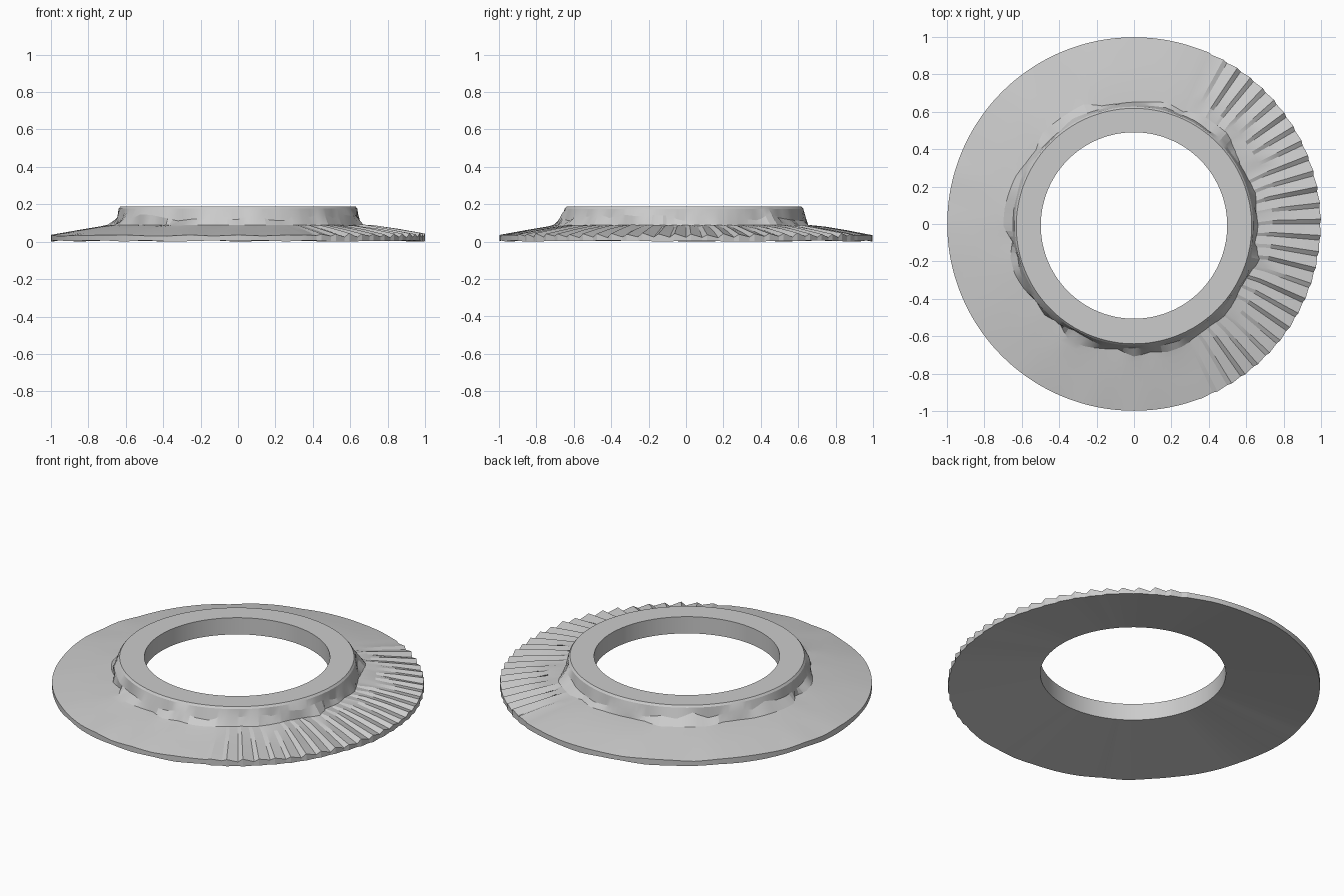
import bpy
import bmesh
import math
import random

cube = bpy.data.objects.get("Cube")
if cube:
    bpy.data.objects.remove(cube, do_unlink=True)

random.seed(4)
COLUMNS = 144
FACET = 3                      # columns per chipped collar facet
TOOTH_ARC = math.radians(68)   # half of the toothed sector, centred on +x

grey = bpy.data.materials.new("plain_grey")
grey.use_nodes = True
grey.diffuse_color = (0.6, 0.6, 0.6, 1)
grey.node_tree.nodes["Principled BSDF"].inputs["Base Color"].default_value = (0.6, 0.6, 0.6, 1)


def chipped(low, high):
    """Random values at facet corners, joined by straight runs."""
    corners = [random.uniform(low, high) for _ in range(COLUMNS // FACET)]
    values = []
    for i in range(COLUMNS):
        a, t = divmod(i, FACET)
        b = (a + 1) % len(corners)
        values.append(corners[a] + (corners[b] - corners[a]) * t / FACET)
    return values


foot_radius = chipped(0.65, 0.705)
waist_radius = chipped(0.642, 0.662)
waist_height = chipped(0.11, 0.15)
rim_height = chipped(0.03, 0.037)
rim_base = chipped(0, 0.008)


def section(i):
    """Radius, height and y shift of each ring for column i, plus its angle."""
    step = math.tau / COLUMNS
    crest = i % 2 == 1
    angle = i * step
    signed = (angle + math.pi) % math.tau - math.pi
    lift = inner_lift = 0
    rim = 0.998
    if abs(signed) < TOOTH_ARC:
        fade = min(1, (TOOTH_ARC - abs(signed)) * 5)
        lift = fade * (random.uniform(0.004, 0.012) if crest else random.uniform(-0.012, -0.006))
        inner_lift = lift * random.uniform(0, 0.9)
        rim = 1 if crest else 0.994
        angle -= step * 0.4 * crest
    rings = [
        (0.498, 0.088, -0.008),                              # hole, bottom
        (rim, rim_base[i], 0),                               # rim, bottom
        (rim, rim_height[i] + lift, 0),                      # rim, top
        (0.86, 0.061 + lift * 0.8, 0),                       # flange
        (0.74, 0.081 + inner_lift, 0),
        (foot_radius[i], 0.09, -0.008),                      # collar foot
        (waist_radius[i], waist_height[i], -0.011),
        (0.638, 0.176, -0.011),                              # collar lip
        (0.629, 0.187, -0.011),
        (0.498, 0.187, -0.008),                              # hole, top
    ]
    return angle, rings


# Dished ring with a chipped collar and a toothed sector, hollow underneath
bm = bmesh.new()
columns = []
for i in range(COLUMNS):
    angle, rings = section(i)
    columns.append([bm.verts.new((r * math.cos(angle), r * math.sin(angle) + dy, z))
                    for r, z, dy in rings])
for i in range(COLUMNS):
    here, there = columns[i], columns[(i + 1) % COLUMNS]
    for j in range(len(here)):
        k = (j + 1) % len(here)
        bm.faces.new((here[j], there[j], there[k], here[k]))
bmesh.ops.recalc_face_normals(bm, faces=bm.faces)
mesh = bpy.data.meshes.new("flanged_ring")
bm.to_mesh(mesh)
bm.free()
mesh.materials.append(grey)

ring = bpy.data.objects.new("flanged_ring", mesh)
bpy.context.collection.objects.link(ring)
bpy.ops.object.select_all(action="DESELECT")
ring.select_set(True)
bpy.context.view_layer.objects.active = ring
bpy.ops.object.shade_smooth_by_angle(angle=math.radians(15))
